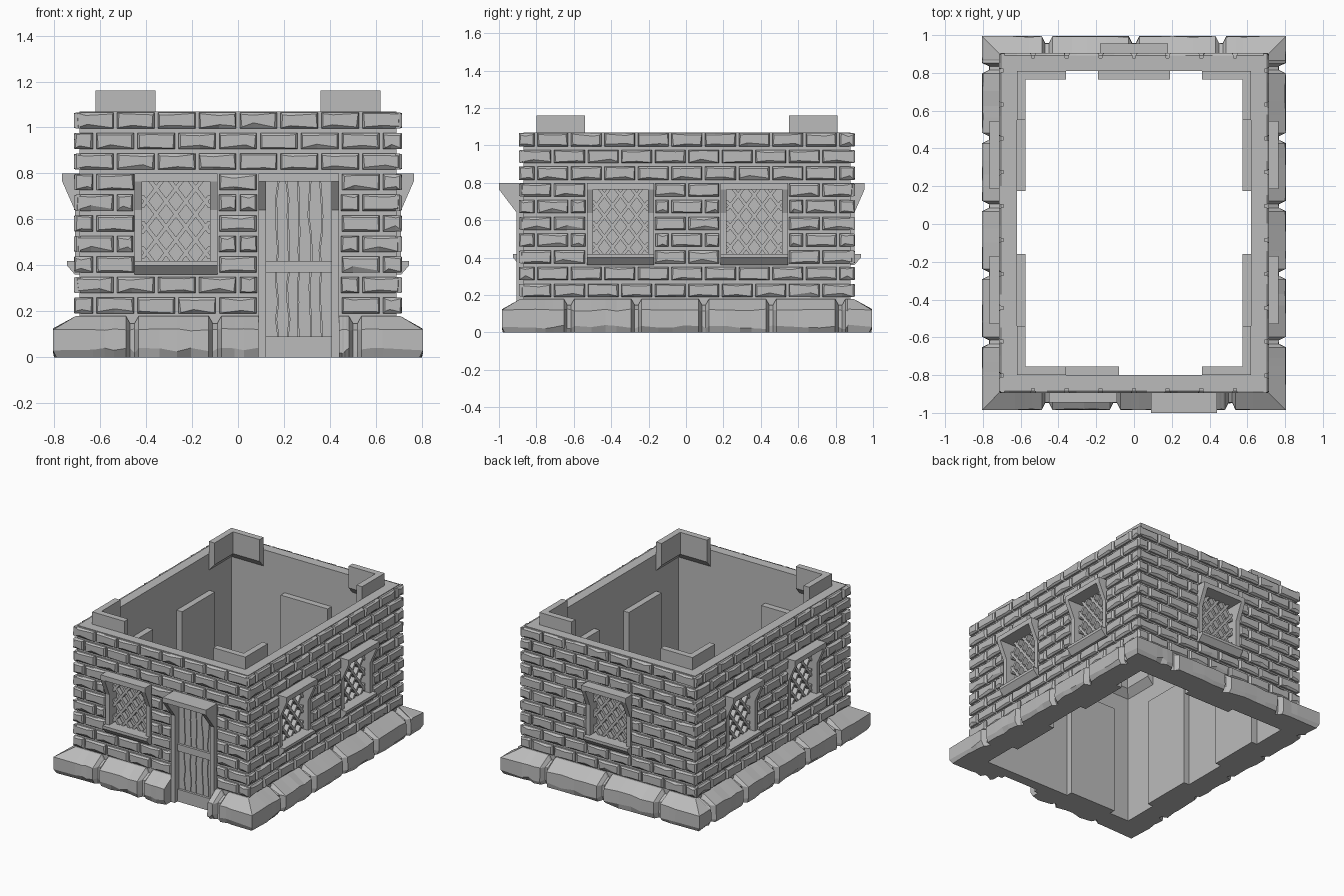
import bpy, bmesh, random
from math import pi, sin, cos
from mathutils import Vector

random.seed(4)
if "Cube" in bpy.data.objects:
    bpy.data.objects.remove(bpy.data.objects["Cube"])

stone = bpy.data.materials.new("stone_grey")
stone.use_nodes = True
GREY = (0.5, 0.5, 0.5, 1)
stone.diffuse_color = GREY
stone.node_tree.nodes["Principled BSDF"].inputs["Base Color"].default_value = GREY

HALF_X, HALF_Y, MID_Y = 0.69, 0.875, 0.005
TOP, THICK = 1.07, 0.07
SIDES = ["front", "right", "back", "left"]
DOOR = 0.265                       # door centre on the front wall
DOOR_W, WIN_W = 0.175, 0.18        # half widths
HEAD, SILL = 0.80, 0.36
WINDOWS = {"front": [-0.27], "right": [-0.355, 0.36], "back": [0.0], "left": [-0.36, 0.355]}
JOINTS = {"front": [-0.46, -0.1, 0.51], "right": [-0.63, -0.27, 0.09, 0.45, 0.82],
          "back": [-0.46, 0.0, 0.46], "left": [-0.82, -0.45, -0.09, 0.27, 0.63]}


def jit(a):
    return random.uniform(-a, a)


def half(side):
    return HALF_X if side in ("front", "back") else HALF_Y


def place(side, u, d, z):
    """Wall coordinates (along, outward, up) to model coordinates."""
    a = SIDES.index(side) * pi / 2
    out = d + (HALF_Y if side in ("front", "back") else HALF_X)
    return Vector((u * cos(a) + out * sin(a), u * sin(a) - out * cos(a) + MID_Y, z))


def loft(bm, side, rings):
    """Closed solid through rings of (u, d, z) points."""
    vs = [[bm.verts.new(place(side, *p)) for p in r] for r in rings]
    n = len(vs[0])
    for a, b in zip(vs, vs[1:]):
        for i in range(n):
            bm.faces.new((a[i], a[(i + 1) % n], b[(i + 1) % n], b[i]))
    bm.faces.new(vs[0])
    bm.faces.new(vs[-1])


def extrude(bm, side, profile, u0, u1):
    """Profile of (outward, up) points run along the wall."""
    loft(bm, side, [[(u, d, z) for d, z in profile] for u in (u0, u1)])


def box(bm, side, u0, u1, d0, d1, z0, z1):
    extrude(bm, side, [(d0, z0), (d1, z0), (d1, z1), (d0, z1)], u0, u1)


def finish(bm, name):
    bmesh.ops.recalc_face_normals(bm, faces=bm.faces)
    mesh = bpy.data.meshes.new(name)
    bm.to_mesh(mesh)
    bm.free()
    mesh.materials.append(stone)
    obj = bpy.data.objects.new(name, mesh)
    bpy.context.collection.objects.link(obj)


def openings(side):
    holes = [(c - WIN_W, c + WIN_W, SILL, HEAD) for c in WINDOWS[side]]
    if side == "front":
        holes.append((DOOR - DOOR_W, DOOR + DOOR_W, 0, HEAD))
    return holes


# Wall core with door and window openings
def wall(side):
    bm = bmesh.new()
    end = half(side) - (THICK if side in ("left", "right") else 0)
    at = -end
    for u0, u1, z0, z1 in openings(side):
        box(bm, side, at, u0, -THICK, 0, 0, TOP)
        box(bm, side, u0, u1, -THICK, 0, z1, TOP)
        if z0:
            box(bm, side, u0, u1, -THICK, 0, 0, z0)
        at = u1
    box(bm, side, at, end, -THICK, 0, 0, TOP)
    finish(bm, side + "_wall")


# Chipped bricks in staggered courses
def brick(bm, side, u0, u1, z0, z1):
    mid = (u0 + u1) / 2 + jit((u1 - u0) * 0.25)

    def ring(d, inset, rough):
        a, b, lo, hi = u0 + inset, u1 - inset, z0 + inset, z1 - inset
        pts = [(a, lo), (mid, lo + abs(jit(rough * 2))), (b, lo), (b, hi),
               (mid, hi - abs(jit(rough))), (a, hi)]
        return [(u + jit(rough * 0.5), d, z + jit(rough * 0.5)) for u, z in pts]
    loft(bm, side, [ring(-0.005, 0, 0), ring(0.013, 0, 0), ring(0.024, 0.007, 0.008)])


def brick_courses(side):
    bm = bmesh.new()
    end = half(side) + 0.022
    count = 8 if side in ("front", "back") else 10
    pitch = 2 * end / count
    for row in range(10):
        z0 = 0.19 + row * 0.0895
        z1 = z0 + 0.07
        shift = (row + (count == 8)) % 2 * 0.5
        for i in range(count + 1):
            a = max(-end, -end + (i - shift) * pitch + 0.008)
            b = min(end, -end + (i + 1 - shift) * pitch - 0.008)
            for h0, h1, low, high in openings(side):
                if z1 > low + 0.02 and z0 < high:
                    if a < h0 < b and h1 > b or h0 <= a < h1 < b:
                        a, b = (a, h0 - 0.008) if a < h0 else (h1 + 0.008, b)
                    elif h0 <= a and b <= h1:
                        b = a
            if b - a > 0.025:
                brick(bm, side, a, b, z0, z1)
    finish(bm, side + "_bricks")


# Sloped foundation stones with worn joints and mitred corners
def base_run(bm, side, start, stop):
    end = half(side)
    stations = [(start, 1)]
    for j in [j for j in JOINTS[side] if start < j < stop]:
        last = stations[-1][0]
        stations += [(last + (j - 0.03 - last) * f, 1) for f in (0.3, 0.55, 0.75)]
        stations += [(j - 0.028, 1), (j - 0.01, 0.68), (j + 0.01, 0.68), (j + 0.028, 1)]
    last = stations[-1][0]
    stations += [(last + (stop - last) * f, 1) for f in (0.35, 0.6, 1)]
    rings = []
    for u, s in stations:
        corner = abs(u) >= end
        r = 0 if corner else 0.012
        ring = [(-0.01, 0), (0.1 * s + jit(r), 0), (0.115 * s, 0.03 + jit(r)),
                (0.115 * s - abs(jit(r / 2)), 0.12 + jit(r / 2)),
                (0.015, 0.18 - (1 - s) * 0.1), (-0.01, 0.18 - (1 - s) * 0.1)]
        lean = (1 if u > 0 else -1) if corner else 0
        rings.append([(u + lean * d, d, z) for d, z in ring])
    loft(bm, side, rings)


def foundation(side):
    bm = bmesh.new()
    end = half(side)
    if side == "front":
        base_run(bm, side, -end, DOOR - DOOR_W)
        base_run(bm, side, DOOR + DOOR_W, end)
    else:
        base_run(bm, side, -end, end)
    finish(bm, side + "_foundation")


# Frame whose jambs flare out to carry the lintel
def flared_frame(bm, side, c, w, z0, flush, reach):
    jamb = [(-THICK, z0), (flush, z0), (flush, 0.64), (reach, 0.765), (reach, HEAD), (-THICK, HEAD)]
    for s in (-1, 1):
        extrude(bm, side, jamb, c + s * w, c + s * (w - 0.032))
    box(bm, side, c - w, c + w, -THICK, reach, 0.765, HEAD)


def window(side, c, name):
    bm = bmesh.new()
    flared_frame(bm, side, c, WIN_W, 0.38, 0.02, 0.075)
    extrude(bm, side, [(-THICK, SILL), (0.02, SILL), (0.055, 0.4), (0.055, 0.42), (-THICK, 0.42)],
            c - WIN_W, c + WIN_W)
    finish(bm, name + "_frame")
    # Diagonal lattice bars
    bm = bmesh.new()
    w, mid_z, h, slope, t = 0.15, 0.5925, 0.1725, 1.3, 0.011
    for s in (-1, 1):
        for k in range(-4, 5):
            off = k * 0.112 + 0.03
            a, b = sorted(((-h - off) / slope, (h - off) / slope))
            a, b = max(a, -w), min(b, w)
            if b - a > 0.02:
                def ring(d):
                    return [(c + s * (u + e), d, mid_z + slope * u + off)
                            for u, e in ((a, -t), (b, -t), (b, t), (a, t))]
                loft(bm, side, [ring(-0.055), ring(-0.02)])
    finish(bm, name + "_lattice")
    # Backing panel inside the wall
    bm = bmesh.new()
    box(bm, side, c - 0.19, c + 0.19, -0.115, -0.065, 0, HEAD)
    finish(bm, name + "_panel")


def door():
    bm = bmesh.new()
    flared_frame(bm, "front", DOOR, DOOR_W, 0, 0.035, 0.13)
    finish(bm, "door_frame")
    bm = bmesh.new()
    a, b = DOOR - 0.145, DOOR + 0.145
    box(bm, "front", a, b, -THICK, -0.03, 0, 0.77)
    box(bm, "front", a, b, -0.03, 0.005, 0, 0.09)
    box(bm, "front", a, b, -0.03, 0.005, 0.37, 0.42)
    finish(bm, "door_backing")
    # Planks with wandering edges
    bm = bmesh.new()
    n, steps = 6, 9
    zs = [0.09 + 0.675 * i / steps for i in range(steps + 1)]
    edges = [[a + (b - a) * k / n + (jit(0.008) if 0 < k < n else 0) for z in zs]
             for k in range(n + 1)]
    for left, right in zip(edges, edges[1:]):
        pts = [(u + 0.002, z) for u, z in zip(left, zs)]
        pts += [(u - 0.002, z) for u, z in zip(right, zs)][::-1]
        loft(bm, "front", [[(u, d, z) for u, z in pts] for d in (-0.032, -0.012)])
    finish(bm, "door_planks")


for side in SIDES:
    wall(side)
    brick_courses(side)
    foundation(side)
    for i, c in enumerate(WINDOWS[side]):
        window(side, c, f"{side}_window_{i + 1}")
    # Roof locating tabs in the inner corners
    bm = bmesh.new()
    inner = half(side) - THICK
    for s in (-1, 1):
        extrude(bm, side, [(-0.07, 0.95), (-0.07, 1.16), (-0.115, 1.16), (-0.115, 1.0)],
                s * inner, s * (inner - 0.26))
    finish(bm, side + "_roof_tabs")
door()
